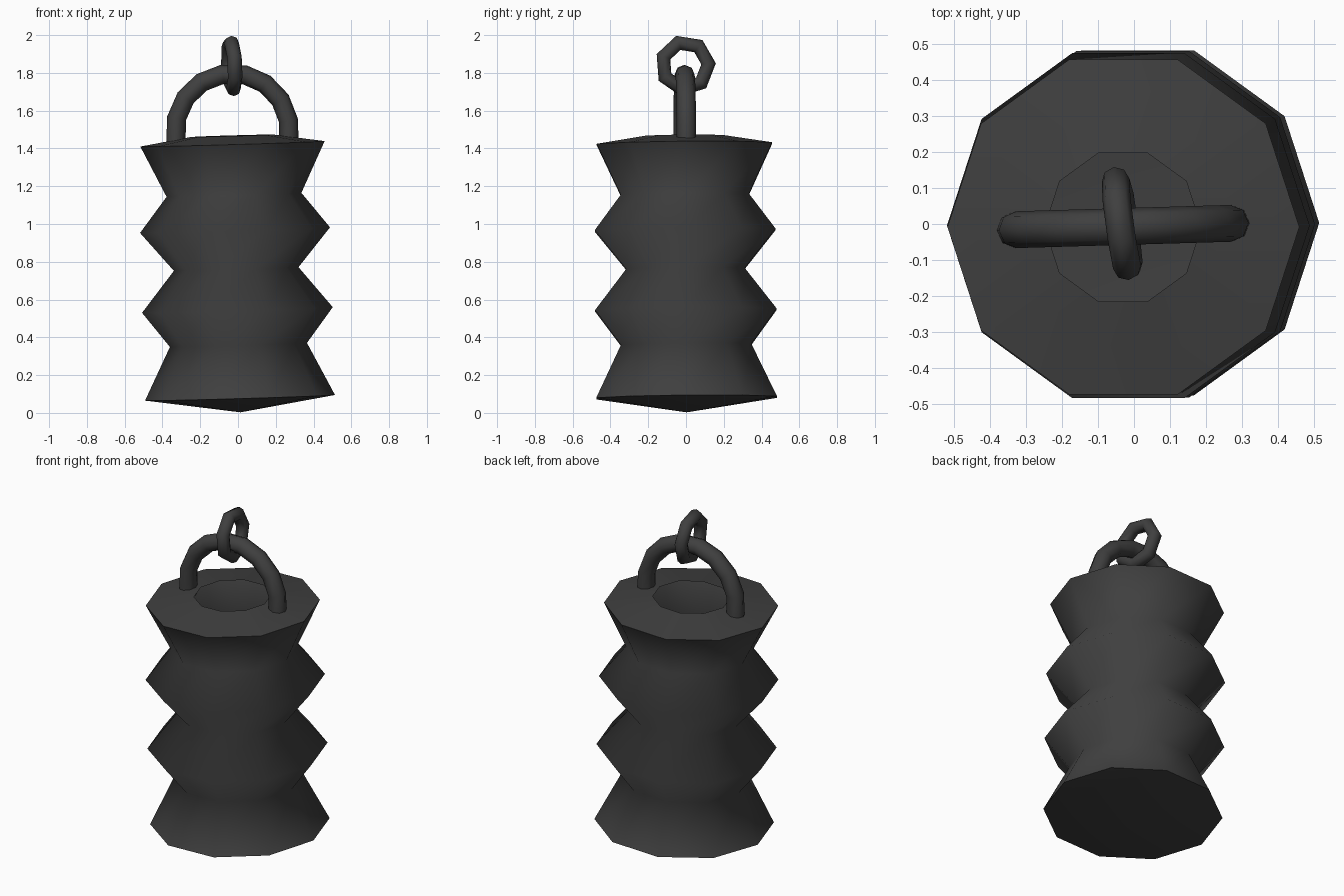
import bpy
import bmesh
from math import sin, cos, radians, tau
from mathutils import Matrix, Vector

cube = bpy.data.objects.get("Cube")
if cube:
    bpy.data.objects.remove(cube)

# One dark iron colour for everything
iron = bpy.data.materials.new("dark_iron")
iron.use_nodes = True
COLOUR = (0.05, 0.05, 0.05, 1)
iron.diffuse_color = COLOUR
iron.node_tree.nodes["Principled BSDF"].inputs["Base Color"].default_value = COLOUR


def finish(name, bm, matrix, crease):
    """Turn a bmesh into a placed object, smooth up to the crease angle."""
    bm.transform(matrix)
    bmesh.ops.recalc_face_normals(bm, faces=bm.faces)
    mesh = bpy.data.meshes.new(name)
    bm.to_mesh(mesh)
    bm.free()
    mesh.materials.append(iron)
    obj = bpy.data.objects.new(name, mesh)
    bpy.context.collection.objects.link(obj)
    bpy.ops.object.select_all(action='DESELECT')
    obj.select_set(True)
    bpy.context.view_layer.objects.active = obj
    bpy.ops.object.shade_smooth_by_angle(angle=radians(crease))
    return obj


def bridge(bm, low, high):
    n = len(low)
    for i in range(n):
        j = (i + 1) % n
        bm.faces.new((low[i], low[j], high[j], high[i]))


def lathe(profile, sides):
    """Revolve (radius, height) pairs, closed with a point at the bottom."""
    bm = bmesh.new()
    tip = bm.verts.new((0, 0, profile[0][1]))
    rings = [[bm.verts.new((r * cos(tau * i / sides), r * sin(tau * i / sides), z))
              for i in range(sides)] for r, z in profile[1:]]
    for i in range(sides):
        bm.faces.new((tip, rings[0][(i + 1) % sides], rings[0][i]))
    for low, high in zip(rings, rings[1:]):
        bridge(bm, low, high)
    return bm


def tube(path, radius, sides, closed):
    """Sweep a round section along a path lying in the local XZ plane."""
    bm = bmesh.new()
    pts = [Vector((x, 0, z)) for x, z in path]
    n = len(pts)
    rings = []
    for k, p in enumerate(pts):
        before = pts[k - 1] if closed or k else p
        after = pts[(k + 1) % n] if closed or k < n - 1 else p
        along = (after - before).normalized()
        out = Vector((along.z, 0, -along.x))
        rings.append([bm.verts.new(p + radius * (out * cos(tau * i / sides)
                      + Vector((0, 1, 0)) * sin(tau * i / sides)))
                      for i in range(sides)])
    for a, b in zip(rings, rings[1:]):
        bridge(bm, a, b)
    if closed:
        bridge(bm, rings[-1], rings[0])
    else:
        bm.faces.new(rings[0])
        bm.faces.new(rings[-1])
    return bm


def arc(radius, start, step, count):
    return [(radius * cos(radians(start + step * k)),
             radius * sin(radians(start + step * k))) for k in range(count)]


# Ribbed ten-sided body: pointed base, flared ends, open collar on top
body_profile = [(0, 0.003), (0.503, 0.08), (0.363, 0.36), (0.505, 0.545),
                (0.33, 0.762), (0.503, 0.968), (0.357, 1.155),
                (0.488, 1.425), (0.217, 1.468)]
lean = (Matrix.Translation((0.013, 0.004, 0))
        @ Matrix.Rotation(radians(-1.7), 4, 'Y')
        @ Matrix.Rotation(radians(0.5), 4, 'X'))
finish("ribbed_body", lathe(body_profile, 10), lean, 92)

# Arched handle, with legs sunk into the collar
arch = [(0.3, -0.07)] + arc(0.302, 10, 22.5, 8) + [(-0.3, -0.09)]
handle_place = (Matrix.Translation((-0.03, -0.007, 1.495))
                @ Matrix.Rotation(radians(1.7), 4, 'Z'))
finish("handle", tube(arch, 0.051, 8, False), handle_place, 60)

# Seven-sided link hooked over the handle
link_place = (Matrix.Translation((-0.033, -0.004, 1.839))
              @ Matrix.Rotation(radians(98), 4, 'Z')
              @ Matrix.Rotation(radians(-3), 4, 'X'))
finish("link", tube(arc(0.125, 4, 360 / 7, 7), 0.039, 8, True), link_place, 60)
